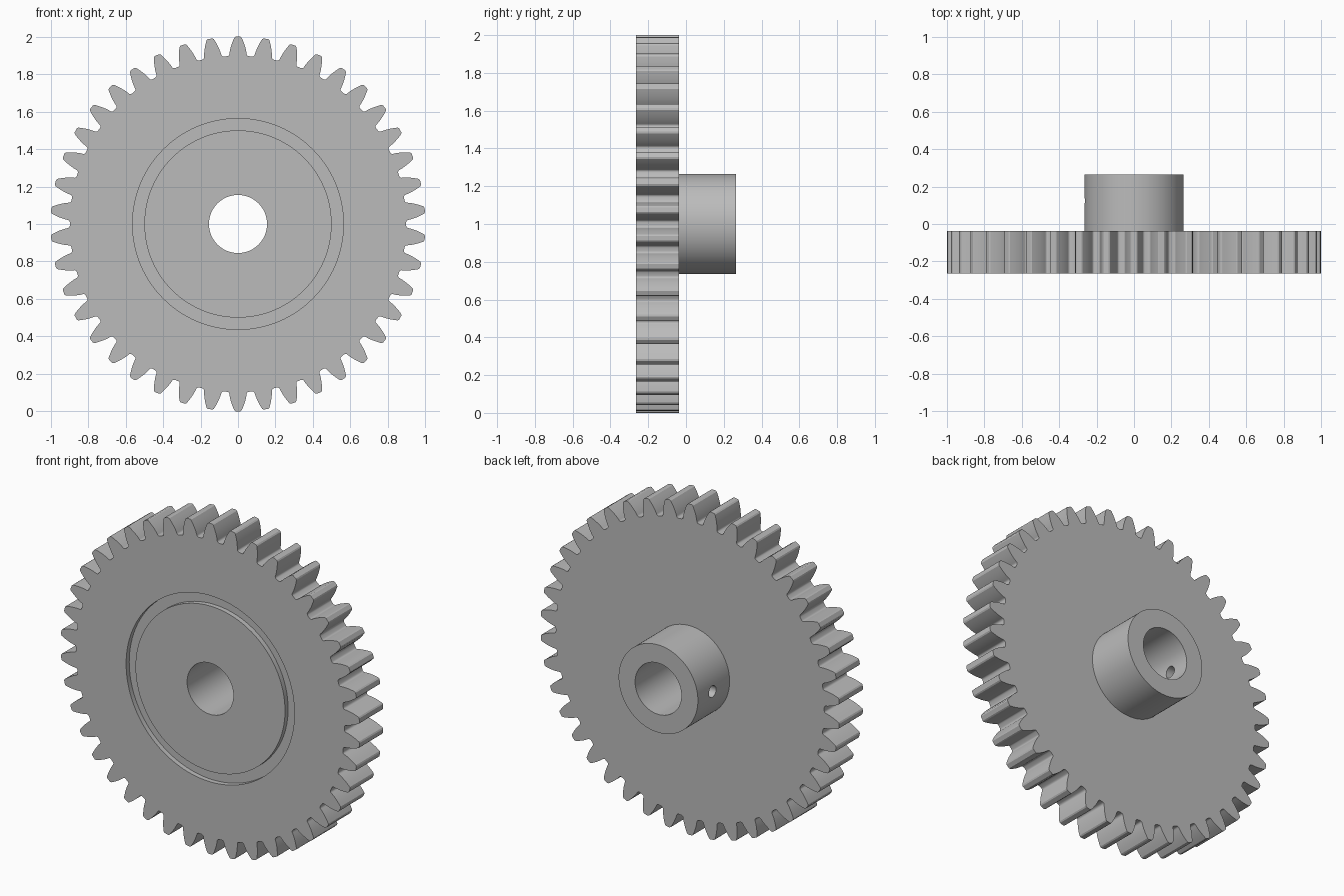
import bpy, bmesh, math
from mathutils import Matrix, Vector

cube = bpy.data.objects.get("Cube")
if cube:
    bpy.data.objects.remove(cube, do_unlink=True)

TEETH = 42
TIP = 1.0
MODULE = 2 * TIP / (TEETH + 2)
PITCH = MODULE * TEETH / 2
ROOT = PITCH - 1.25 * MODULE
PRESSURE = math.radians(20)
BASE = PITCH * math.cos(PRESSURE)
FILLET = 0.013
FRONT, FACE, BACK = -0.265, -0.038, 0.265   # planes along y

steel = bpy.data.materials.new("grey steel")
steel.use_nodes = True
grey = (0.5, 0.5, 0.5, 1)
steel.diffuse_color = grey
steel.node_tree.nodes["Principled BSDF"].inputs["Base Color"].default_value = grey


def make_object(name, bm):
    bmesh.ops.recalc_face_normals(bm, faces=bm.faces)
    mesh = bpy.data.meshes.new(name)
    bm.to_mesh(mesh)
    bm.free()
    mesh.materials.append(steel)
    obj = bpy.data.objects.new(name, mesh)
    bpy.context.collection.objects.link(obj)
    return obj


def prism(name, outline, y0, y1):
    """Extrude an (x, z) outline along y."""
    bm = bmesh.new()
    face = bm.faces.new([bm.verts.new((x, y0, z)) for x, z in outline])
    new = bmesh.ops.extrude_face_region(bm, geom=[face])["geom"]
    verts = [v for v in new if isinstance(v, bmesh.types.BMVert)]
    bmesh.ops.translate(bm, verts=verts, vec=(0, y1 - y0, 0))
    return make_object(name, bm)


def polar(r, a):
    return r * math.sin(a), 1 + r * math.cos(a)


def disc(name, radius, y0, y1, sides=96):
    turn = math.tau / sides
    return prism(name, [polar(radius, i * turn) for i in range(sides)], y0, y1)


def cut(obj, cutter):
    """Subtract the cutter, then discard it."""
    mod = obj.modifiers.new("cut", "BOOLEAN")
    mod.operation = "DIFFERENCE"
    mod.solver = "EXACT"
    mod.object = cutter
    bpy.context.view_layer.objects.active = obj
    bpy.ops.object.modifier_apply(modifier=mod.name)
    bpy.data.objects.remove(cutter, do_unlink=True)


def involute(a):
    return math.tan(a) - a


def half_angle(r):
    """Half the angular thickness of a tooth at radius r."""
    return (math.pi / (2 * TEETH) + involute(PRESSURE)
            - involute(math.acos(min(1, BASE / r))))


# Half a tooth as (radius, angle): rounded tip, involute flank, root fillet
low = ROOT + FILLET
half = [(TIP, half_angle(TIP) - 0.005)]
half += [(r, half_angle(r)) for r in (TIP - 0.005 - (TIP - 0.005 - low) * i / 6 for i in range(7))]
for i in range(1, 5):
    t = math.pi / 2 * i / 4
    half.append((low - FILLET * math.sin(t),
                 half_angle(low) + FILLET / ROOT * (1 - math.cos(t))))
tooth = [(r, -a) for r, a in reversed(half)] + half

# Toothed wheel with a bore and a ring groove in its front
outline = [polar(r, a + math.tau * k / TEETH) for k in range(TEETH) for r, a in tooth]
wheel = prism("gear_wheel", outline, FRONT, FACE)
groove = disc("groove_cutter", 0.563, FRONT - 0.1, FRONT + 0.03)
cut(groove, disc("groove_core", 0.5, FRONT - 0.2, FRONT + 0.2))
cut(wheel, groove)
cut(wheel, disc("bore_cutter", 0.155, -1, 1))

# Hub on the back with the bore and one radial screw hole
hub = disc("hub", 0.265, FACE, BACK)
cut(hub, disc("bore_cutter", 0.155, -1, 1))
bm = bmesh.new()
bmesh.ops.create_cone(bm, cap_ends=True, segments=32, radius1=0.035, radius2=0.035, depth=0.3,
                      matrix=Matrix.Translation(Vector((-0.22, 0.125, 1)))
                      @ Matrix.Rotation(math.pi / 2, 4, "Y"))
cut(hub, make_object("screw_hole_cutter", bm))

# Smooth round walls, crisp edges
for obj in (wheel, hub):
    bpy.ops.object.select_all(action="DESELECT")
    obj.select_set(True)
    bpy.context.view_layer.objects.active = obj
    bpy.ops.object.shade_smooth_by_angle(angle=math.radians(30))
